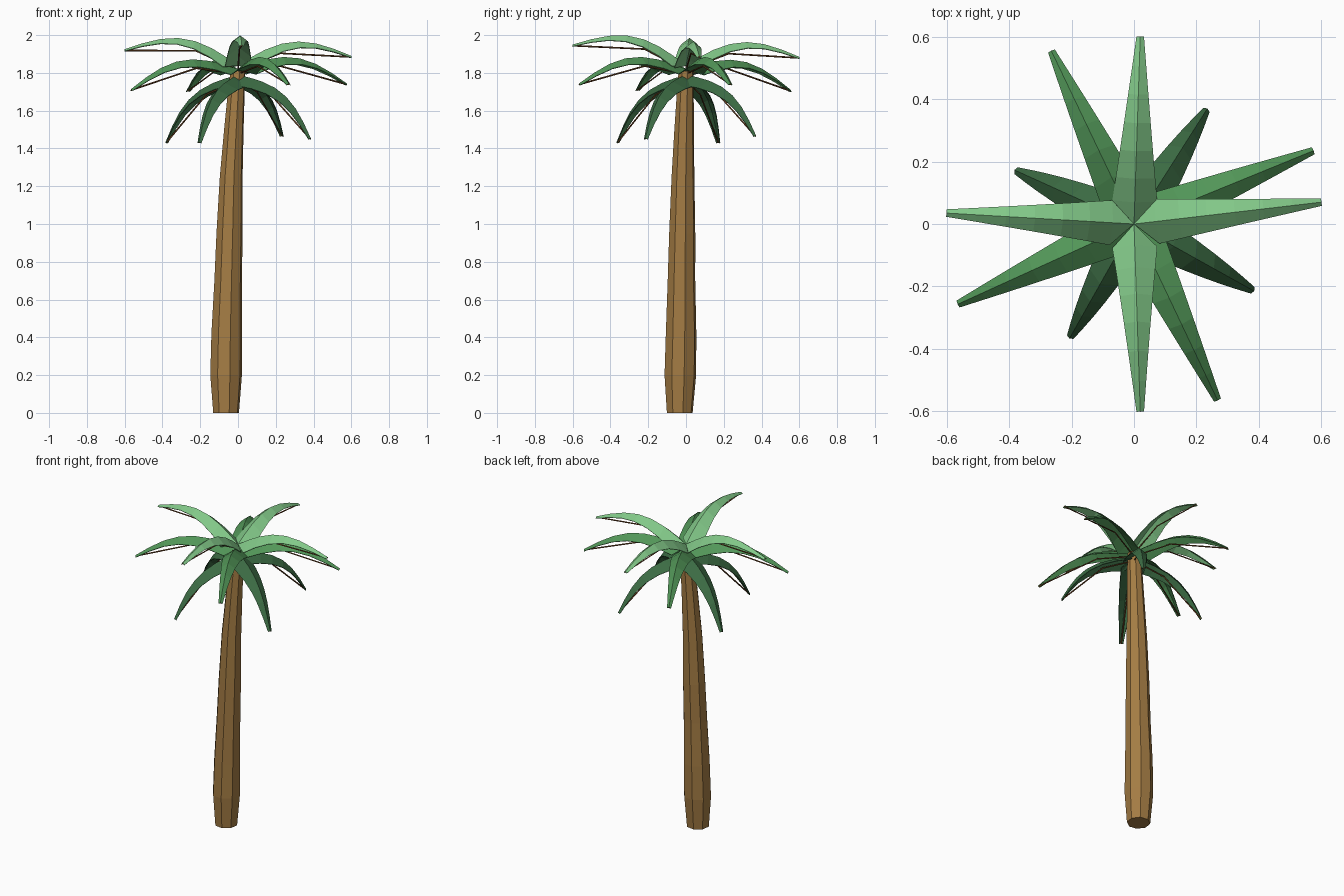
import bpy
import bmesh
import math
from mathutils import Vector

cube = bpy.data.objects.get("Cube")
if cube:
    bpy.data.objects.remove(cube, do_unlink=True)


def material(name, r, g, b):
    """Flat material from 0-255 display values, stored as linear."""
    col = [((c / 255 + 0.055) / 1.055) ** 2.4 for c in (r, g, b)] + [1]
    mat = bpy.data.materials.new(name)
    mat.use_nodes = True
    mat.diffuse_color = col
    mat.node_tree.nodes["Principled BSDF"].inputs["Base Color"].default_value = col
    return mat


def add_object(name, data, mat):
    obj = bpy.data.objects.new(name, data)
    data.materials.append(mat)
    bpy.context.collection.objects.link(obj)
    return obj


def mesh_object(name, bm, mat):
    bmesh.ops.recalc_face_normals(bm, faces=bm.faces)
    mesh = bpy.data.meshes.new(name)
    bm.to_mesh(mesh)
    bm.free()
    return add_object(name, mesh, mat)


bark = material("bark_brown", 164, 124, 68)
stem_brown = material("stem_brown", 112, 70, 36)
greens = {
    "upper": material("light_green", 130, 200, 136),
    "middle": material("mid_green", 82, 150, 88),
    "lower": material("dark_green", 60, 108, 68),
}

# Trunk: eight-sided rings (x, y, z, radius), leaning towards the crown
RINGS = [(-0.063, -0.033, 0, 0.07), (-0.063, -0.03, 0.2, 0.086),
         (-0.06, -0.026, 0.42, 0.083), (-0.052, -0.024, 0.7, 0.075),
         (-0.045, -0.02, 0.95, 0.071), (-0.036, -0.016, 1.25, 0.062),
         (-0.022, -0.01, 1.5, 0.053), (-0.008, -0.003, 1.72, 0.045),
         (0, 0, 1.81, 0.04)]
SIDES = 8
bm = bmesh.new()
loops = []
for x, y, z, rad in RINGS:
    angles = [math.tau * (i + 0.3) / SIDES for i in range(SIDES)]
    loops.append([bm.verts.new((x + rad * math.cos(a), y + rad * math.sin(a), z))
                  for a in angles])
for low, high in zip(loops, loops[1:]):
    for i in range(SIDES):
        j = (i + 1) % SIDES
        bm.faces.new((low[i], low[j], high[j], high[i]))
bm.faces.new(loops[0])
bm.faces.new(loops[-1])
mesh_object("trunk", bm, bark)


def frond(name, base_z, tip, arch, mat):
    """Arched roof-shaped leaf from the crown to its tip, with a thin stem."""
    base = Vector((0, 0, base_z))
    chord = Vector(tip) - base
    side = Vector((0, 0, 1)).cross(chord).normalized()
    up = chord.normalized().cross(side)

    def point(t, height, across=0):
        return base + chord * t + up * height + side * across

    bm = bmesh.new()
    rows = []
    for t in (0.12, 0.25, 0.4, 0.55, 0.7, 0.85, 1):
        half = 0.072 + (0.012 - 0.072) * (t - 0.12) / 0.88
        ridge = arch * math.sin(math.pi * t)
        rows.append([bm.verts.new(point(t, ridge - 0.75 * abs(s) * half, s * half))
                     for s in (-1, 0, 1)])
    root = bm.verts.new(base)
    for k in (0, 1):
        bm.faces.new((root, rows[0][k], rows[0][k + 1]))
        for a, b in zip(rows, rows[1:]):
            bm.faces.new((a[k], b[k], b[k + 1], a[k + 1]))
    leaf = mesh_object(name + "_leaf", bm, mat)
    for poly in leaf.data.polygons:
        if poly.normal.dot(up) < 0:
            poly.flip()
    solid = leaf.modifiers.new("thickness", "SOLIDIFY")
    solid.thickness = 0.004

    # Stem: runs under the leaf, then straight to the tip
    curve = bpy.data.curves.new(name + "_stem", "CURVE")
    curve.dimensions = "3D"
    curve.bevel_depth = 0.0045
    curve.bevel_resolution = 0
    curve.use_fill_caps = True
    spline = curve.splines.new("POLY")
    path = [point(0.03, -0.02), point(0.38, arch * 0.45), point(1, -0.006)]
    spline.points.add(len(path) - 1)
    for p, co in zip(spline.points, path):
        p.co = (*co, 1)
    add_object(name + "_stem", curve, stem_brown)


# Crown: three tiers of four fronds (base height, arch, tips)
TIERS = {
    "upper": (1.84, 0.1, [(0.6, 0.07, 1.89), (0.02, 0.6, 1.885),
                          (-0.6, 0.035, 1.925), (0.02, -0.6, 1.95)]),
    "middle": (1.82, 0.1, [(0.575, 0.235, 1.745), (-0.265, 0.555, 1.71),
                           (-0.565, -0.257, 1.715), (0.268, -0.565, 1.745)]),
    "lower": (1.79, 0.085, [(0.235, 0.37, 1.47), (-0.383, 0.173, 1.435),
                            (-0.207, -0.367, 1.435), (0.385, -0.215, 1.455)]),
}
for tier, (base_z, arch, tips) in TIERS.items():
    for n, tip in enumerate(tips, 1):
        frond(f"{tier}_frond_{n}", base_z, tip, arch, greens[tier])
